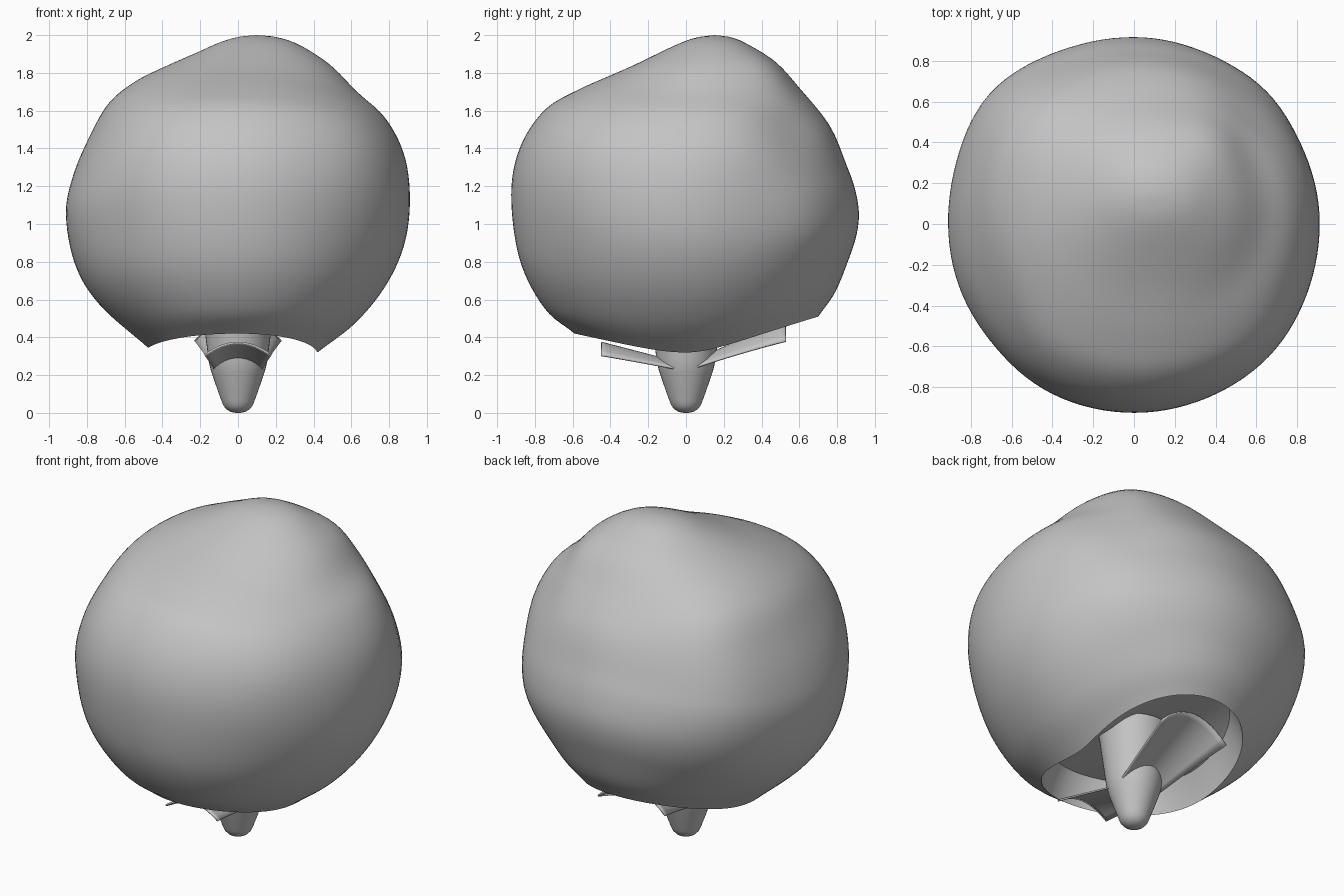
import bpy, math
from mathutils import Vector

cube = bpy.data.objects.get("Cube")
if cube:
    bpy.data.objects.remove(cube, do_unlink=True)

grey = bpy.data.materials.new("plain grey")
grey.use_nodes = True
COLOUR = (0.55, 0.55, 0.55, 1)
grey.diffuse_color = COLOUR
grey.node_tree.nodes["Principled BSDF"].inputs["Base Color"].default_value = COLOUR


def make_object(name, verts, faces, angle=40):
    mesh = bpy.data.meshes.new(name)
    mesh.from_pydata(verts, [], faces)
    mesh.materials.append(grey)
    obj = bpy.data.objects.new(name, mesh)
    bpy.context.collection.objects.link(obj)
    bpy.ops.object.select_all(action='DESELECT')
    obj.select_set(True)
    bpy.context.view_layer.objects.active = obj
    bpy.ops.object.shade_smooth_by_angle(angle=math.radians(angle))
    return obj


def loft(name, rings, tip, angle=40):
    """Skin a stack of closed rings, with an optional closing tip."""
    n = len(rings[0])
    verts = [v for ring in rings for v in ring]
    faces = [(i * n + j, i * n + (j + 1) % n, (i + 1) * n + (j + 1) % n, (i + 1) * n + j)
             for i in range(len(rings) - 1) for j in range(n)]
    if tip is not None:
        verts.append(tip)
        base = (len(rings) - 1) * n
        faces += [(base + j, base + (j + 1) % n, len(verts) - 1) for j in range(n)]
    return make_object(name, verts, faces, angle)


def resample(points, count):
    """Smooth curve through the points, evenly spaced by length."""
    p = [Vector(q) for q in points]
    p = [2 * p[0] - p[1]] + p + [2 * p[-1] - p[-2]]
    fine = []
    for i in range(1, len(p) - 2):
        a, b, c, d = p[i - 1:i + 3]
        for k in range(20):
            t = k / 20
            fine.append(0.5 * (2 * b + (c - a) * t + (2 * a - 5 * b + 4 * c - d) * t * t
                               + (3 * b - a - 3 * c + d) * t ** 3))
    fine.append(p[-2])
    lengths = [0.0]
    for a, b in zip(fine, fine[1:]):
        lengths.append(lengths[-1] + (b - a).length)
    out, i = [], 0
    for k in range(count):
        s = lengths[-1] * k / (count - 1)
        while i < len(fine) - 2 and lengths[i + 1] < s:
            i += 1
        t = (s - lengths[i]) / max(lengths[i + 1] - lengths[i], 1e-9)
        out.append(fine[i].lerp(fine[i + 1], min(t, 1)))
    return out


# Body: the axis leans towards an off-centre peak
LEVELS, SEGMENTS = 56, 112
PEAK = Vector((.10, .15, 2.0))


def lean(z):
    return max(0, (z - 1.0) / (PEAK.z - 1.0)) ** 2


def profile(points, offset):
    """Outline from rim to peak, as distance from the leaning axis."""
    return [Vector((q.x - offset * lean(q.y), q.y))
            for q in resample(points + [(offset, PEAK.z)], LEVELS)]


left = profile([(.42, .32), (.62, .475), (.78, .67), (.88, .89), (.91, 1.13), (.88, 1.365),
                (.78, 1.56), (.63, 1.7), (.49, 1.84), (.33, 1.945), (.21, 1.988)], PEAK.x)
back = profile([(.70, .51), (.79, .64), (.86, .81), (.902, .94), (.915, 1.06), (.893, 1.19),
                (.85, 1.31), (.76, 1.52), (.6, 1.72), (.47, 1.86), (.31, 1.96),
                (.23, 1.99)], PEAK.y)
right = profile([(.476, .345), (.73, .57), (.86, .78), (.91, 1.05), (.87, 1.26), (.78, 1.47),
                 (.68, 1.64), (.545, 1.75), (.39, 1.83), (.2, 1.915), (.1, 1.96),
                 (.0, 1.99)], -PEAK.x)
front = profile([(.59, .42), (.75, .555), (.88, .81), (.925, 1.15), (.88, 1.4), (.75, 1.6),
                 (.57, 1.71), (.3, 1.83), (.06, 1.945), (-.05, 1.986)], -PEAK.y)

# Soft bumps and dents: centre, strength, spread
LUMPS = [((-.70, .64, 1.2), .05, .35), ((-.56, .56, 1.6), .04, .3),
         ((.62, -.56, 1.4), .02, .3), ((.4, .44, 1.78), .03, .18),
         ((.6, .58, 1.52), -.025, .22), ((.65, .65, 1.05), .02, .25),
         ((-.45, -.65, 1.5), .02, .3), ((-.68, -.6, 1.05), -.01, .25)]


def body_point(level, j):
    a = math.tau * j / SEGMENTS
    c, s = math.cos(a), math.sin(a)
    px = left[level] if c > 0 else right[level]
    py = back[level] if s > 0 else front[level]
    r, z = px * c * c + py * s * s
    p = Vector((r * c + PEAK.x * lean(z), r * s + PEAK.y * lean(z), z))
    out = (p - Vector((0, 0, 1.1))).normalized()
    push = sum(h * math.exp(-((p - Vector(m)).length / w) ** 2) for m, h, w in LUMPS)
    return p + out * push


rings = [[body_point(i, j) for j in range(SEGMENTS)] for i in range(LEVELS - 1)]
loft("lumpy_body", rings, PEAK, 60)


# Recess under the body: side wall, then ceiling
def raised(scale, lift):
    return [Vector((p.x * scale, p.y * scale, p.z + lift)) for p in rings[0]]


wall_top = raised(.88, .17)
loft("recess_wall", [wall_top, raised(.96, .08), rings[0]], None)
loft("recess_ceiling", [wall_top], (0, 0, .62), 60)

# Tapered stalk with a rounded tip
stalk = resample([(.012, 0), (.045, .008), (.075, .035), (.095, .085), (.125, .17),
                  (.15, .25), (.165, .35), (.2, .62)], 28)
loft("stalk", [[(r * math.cos(math.tau * j / 40), r * math.sin(math.tau * j / 40), z)
                for j in range(40)] for r, z in reversed(stalk)], (0, 0, 0))

# Arched strip crossing the stalk, rising to the front and back
NX, NY = 12, 32
verts = []
for i in range(NY + 1):
    y = -.45 + .98 * i / NY
    half = .12 + (.2 * y if y > 0 else -.12 * y)
    ridge = .25 + (.45 * y if y > 0 else -.26 * y)
    for j in range(NX + 1):
        x = half * (2 * j / NX - 1)
        verts.append((x, y, ridge - 2.2 * x * x))
faces = [(i * (NX + 1) + j, i * (NX + 1) + j + 1, (i + 1) * (NX + 1) + j + 1, (i + 1) * (NX + 1) + j)
         for i in range(NY) for j in range(NX)]
strip = make_object("arched_strip", verts, faces)
solid = strip.modifiers.new("thickness", 'SOLIDIFY')
solid.thickness = .01
solid.offset = 1
